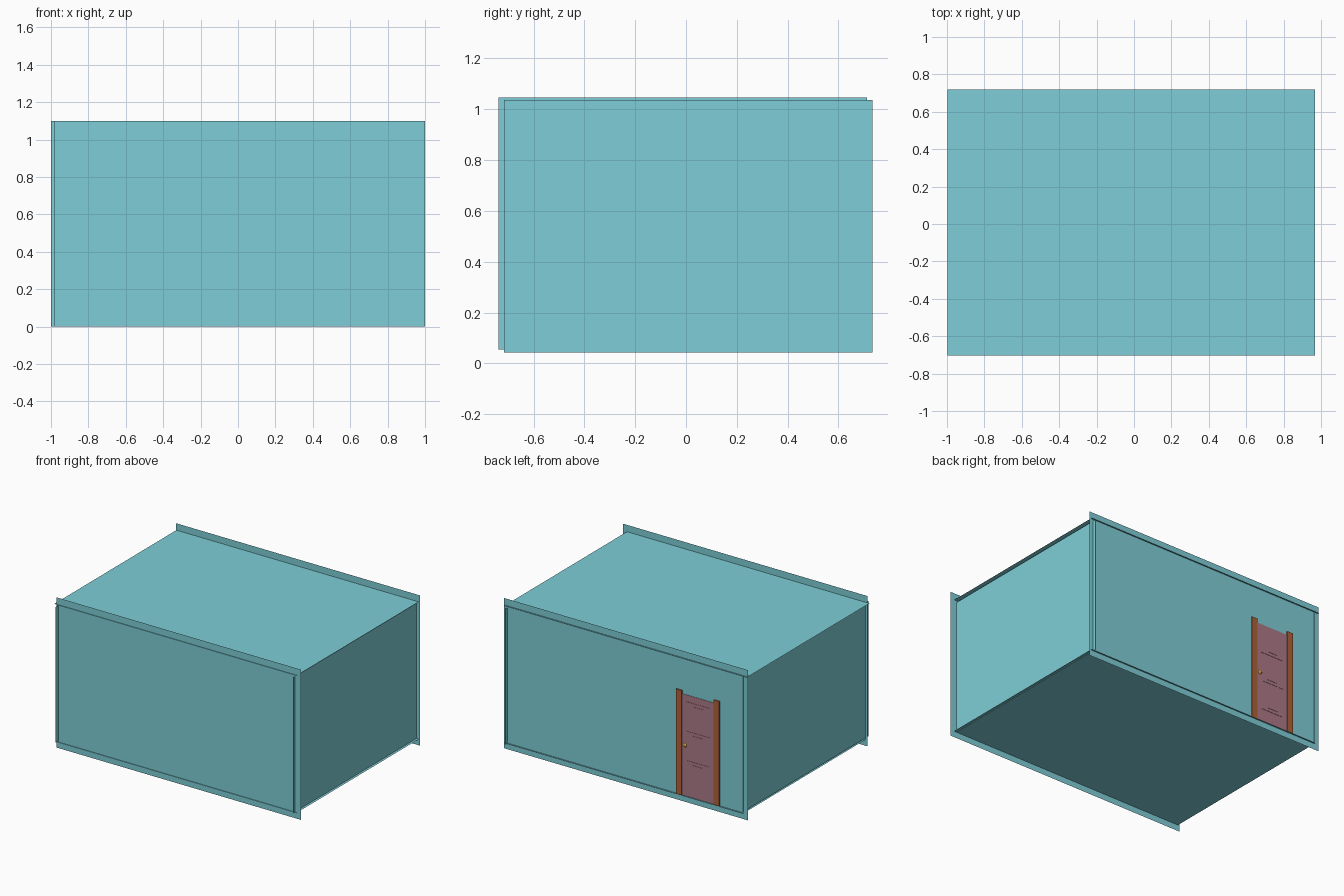
import bpy, bmesh
from mathutils import Vector

if "Cube" in bpy.data.objects:
    bpy.data.objects.remove(bpy.data.objects["Cube"])


def lin(c):
    c /= 255
    return c / 12.92 if c <= 0.04045 else ((c + 0.055) / 1.055) ** 2.4


def material(name, r, g, b):
    m = bpy.data.materials.new(name)
    m.diffuse_color = (lin(r), lin(g), lin(b), 1)
    m.use_nodes = True
    m.node_tree.nodes["Principled BSDF"].inputs["Base Color"].default_value = m.diffuse_color
    return m


TEAL = material("teal_wall", 126, 206, 215)
MAUVE = material("mauve_door", 174, 122, 136)
BROWN = material("brown_frame", 175, 98, 56)
GOLD = material("gold_knob", 205, 150, 65)


def finish(name, bm, mat):
    me = bpy.data.meshes.new(name)
    bm.to_mesh(me)
    bm.free()
    me.materials.append(mat)
    ob = bpy.data.objects.new(name, me)
    bpy.context.collection.objects.link(ob)
    return ob


def sheet(name, origin, u, v, mat=TEAL):
    """Single flat rectangle from a corner and two edge vectors."""
    o, u, v = Vector(origin), Vector(u), Vector(v)
    bm = bmesh.new()
    bm.faces.new([bm.verts.new(p) for p in (o, o + u, o + u + v, o + v)])
    return finish(name, bm, mat)


def box(name, lo, hi, mat):
    lo, hi = Vector(lo), Vector(hi)
    bm = bmesh.new()
    bmesh.ops.create_cube(bm, size=1)
    bmesh.ops.scale(bm, vec=hi - lo, verts=bm.verts)
    bmesh.ops.translate(bm, vec=(lo + hi) / 2, verts=bm.verts)
    return finish(name, bm, mat)


# Room shell: thin sheets overlapping slightly at the corners
FRONT, BACK = -0.699, 0.709
sheet("front_wall", (-0.98, FRONT, 0), (1.98, 0, 0), (0, 0, 1.10))
sheet("back_wall", (0.98, BACK, 0), (-1.98, 0, 0), (0, 0, 1.10))
sheet("right_wall", (0.95, -0.717, 0.043), (0, 1.45, 0), (0, 0, 0.993))
sheet("left_wall", (-0.963, 0.713, 0.054), (0, -1.45, 0), (0, 0, 0.993))
sheet("ceiling", (-0.996, -0.704, 1.05), (1.964, 0, 0), (0, 1.423, 0))
sheet("floor", (-0.966, -0.704, 0.045), (1.934, 0, 0), (0, 1.423, 0))

# Door frame: two posts proud of the back wall, header flush inside it
for side, x in (("right", -0.42), ("left", -0.725)):
    box(side + "_door_post", (x - 0.047, 0.69, 0.045), (x, 0.718, 0.812), BROWN)
box("door_header", (-0.725, 0.69, 0.785), (-0.467, BACK - 0.001, 0.812), BROWN)

# Door slab with three stepped panels
DX = -0.597
box("door", (-0.725, 0.695, 0.045), (-0.467, 0.7115, 0.787), MAUVE)
for i, z in enumerate((0.225, 0.44, 0.655)):
    for part, w, h, y in (("outer", 0.092, 0.083, 0.7135),
                          ("inner", 0.042, 0.06, 0.7155)):
        box(f"door_panel_{part}_{i}", (DX - w, 0.71, z - h), (DX + w, y, z + h), MAUVE)

# Door knob
bm = bmesh.new()
bmesh.ops.create_uvsphere(bm, u_segments=16, v_segments=10, radius=0.015)
bmesh.ops.scale(bm, vec=(1, 0.6, 1), verts=bm.verts)
bmesh.ops.translate(bm, vec=(-0.492, 0.711, 0.416), verts=bm.verts)
for f in bm.faces:
    f.smooth = True
finish("door_knob", bm, GOLD)
